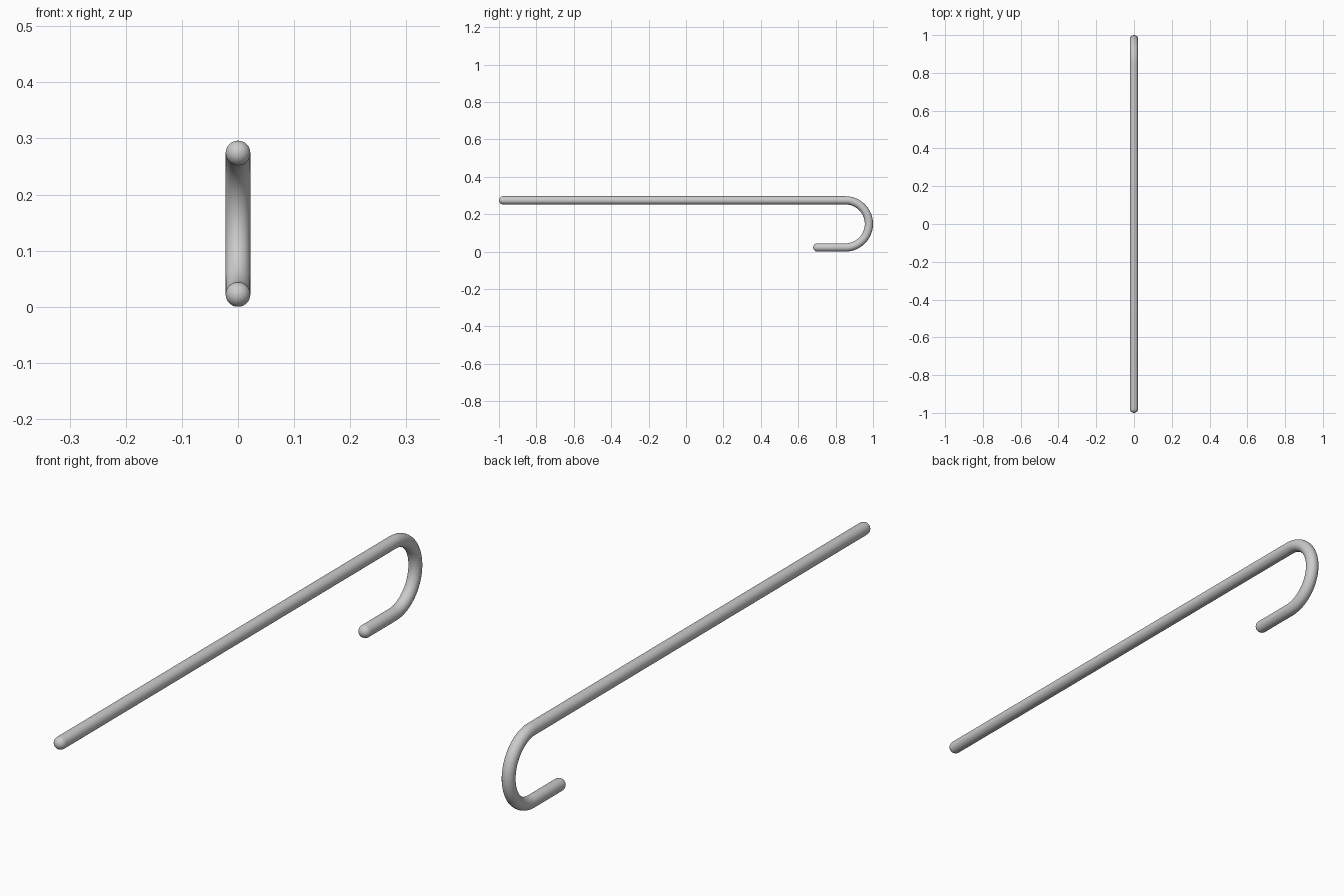
import bpy, bmesh, math
from mathutils import Vector

if "Cube" in bpy.data.objects:
    bpy.data.objects.remove(bpy.data.objects["Cube"])

R = 0.022            # rod radius
BEND = 0.126         # bend radius of the hook
ZC = R + BEND        # height of the bend centre
YC = 1 - R - BEND    # y of the bend centre
Y_LONG, Y_SHORT = -1.0, 0.68
SIDES, CAP, ARC = 32, 8, 48

# Stations along the rod: (y, z, angle of travel, radius)
stations = []
for i in range(1, CAP + 1):                      # domed end of the shaft
    a = math.pi / 2 * i / CAP
    stations.append((Y_LONG + R - R * math.cos(a), ZC + BEND, 0, R * math.sin(a)))
for i in range(ARC + 1):                         # half-circle hook
    t = math.pi * i / ARC
    stations.append((YC + BEND * math.sin(t), ZC + BEND * math.cos(t), t, R))
for i in range(CAP, 0, -1):                      # domed end of the hook
    a = math.pi / 2 * i / CAP
    stations.append((Y_SHORT + R - R * math.cos(a), ZC - BEND, math.pi, R * math.sin(a)))

# Sweep a circle through the stations
bm = bmesh.new()
rings = []
for y, z, t, r in stations:
    out = Vector((0, math.sin(t), math.cos(t)))
    side = Vector((1, 0, 0))
    rings.append([bm.verts.new(Vector((0, y, z)) + r * (math.cos(u) * side + math.sin(u) * out))
                  for u in (2 * math.pi * k / SIDES for k in range(SIDES))])
for a, b in zip(rings, rings[1:]):
    for k in range(SIDES):
        n = (k + 1) % SIDES
        bm.faces.new((a[k], a[n], b[n], b[k]))

# Close both tips with a fan to the pole
for ring, tip in ((rings[0], (0, Y_LONG, ZC + BEND)), (rings[-1], (0, Y_SHORT, ZC - BEND))):
    pole = bm.verts.new(tip)
    for k in range(SIDES):
        bm.faces.new((ring[k], ring[(k + 1) % SIDES], pole))
bmesh.ops.recalc_face_normals(bm, faces=bm.faces)
for f in bm.faces:
    f.smooth = True

mesh = bpy.data.meshes.new("hooked_rod")
bm.to_mesh(mesh)
bm.free()
rod = bpy.data.objects.new("hooked_rod", mesh)
bpy.context.collection.objects.link(rod)
